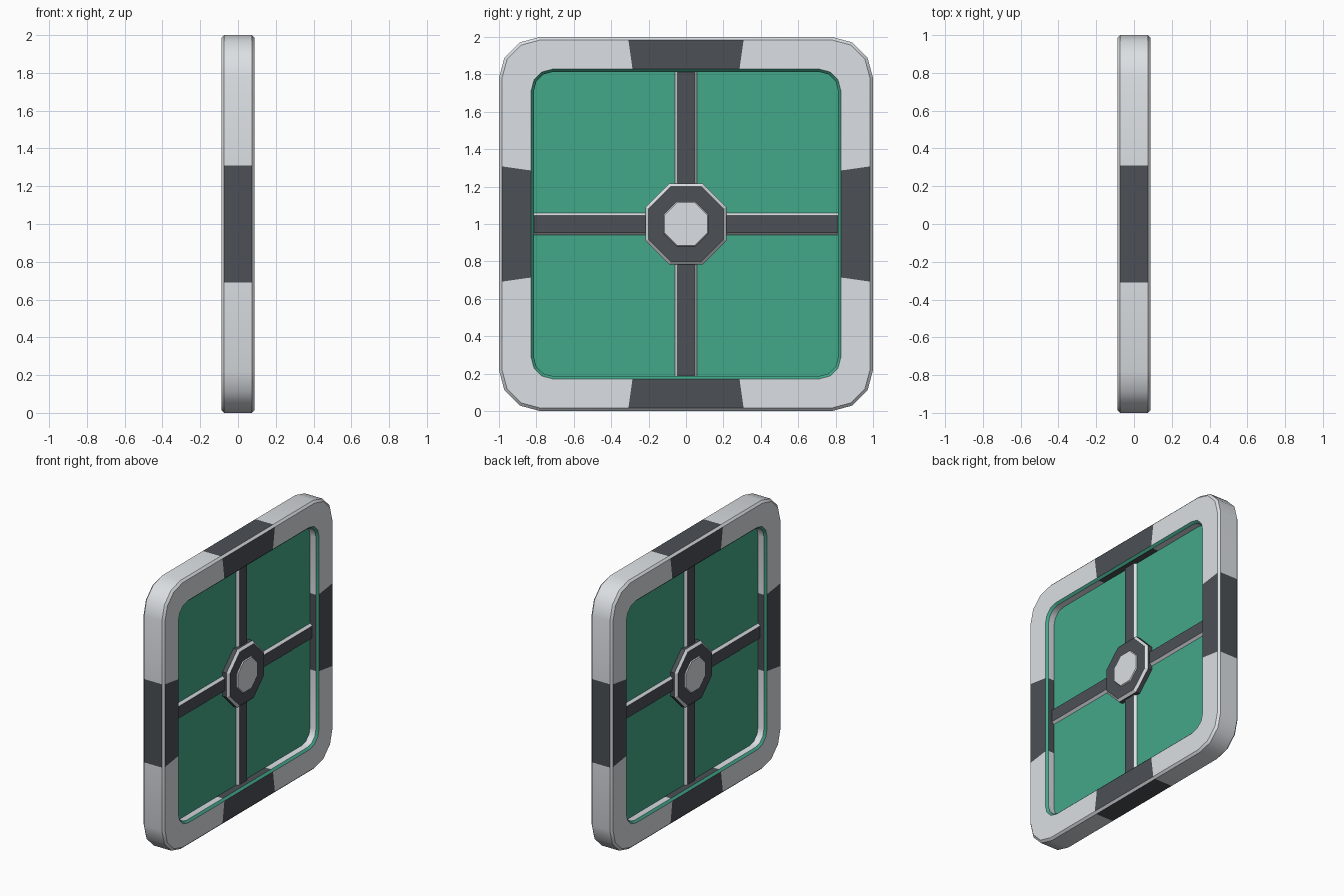
import bpy, bmesh, math

if "Cube" in bpy.data.objects:
    bpy.data.objects.remove(bpy.data.objects["Cube"])


def material(name, rgb):
    m = bpy.data.materials.new(name)
    m.diffuse_color = (*rgb, 1)
    m.use_nodes = True
    m.node_tree.nodes["Principled BSDF"].inputs["Base Color"].default_value = m.diffuse_color
    return m


MATS = [material("light_grey", (0.71, 0.74, 0.77)),
        material("dark_grey", (0.072, 0.082, 0.092)),
        material("green", (0.055, 0.386, 0.246))]
GREY, DARK, GREEN = 0, 1, 2


def finish(name, bm):
    bmesh.ops.recalc_face_normals(bm, faces=bm.faces)
    me = bpy.data.meshes.new(name)
    bm.to_mesh(me)
    bm.free()
    for m in MATS:
        me.materials.append(m)
    ob = bpy.data.objects.new(name, me)
    ob.location.z = 1
    bpy.context.collection.objects.link(ob)
    return ob


def rounded_ring(half, radius, split):
    """Rounded square: per side two split points, then a 3-segment corner."""
    pts = []
    for q in range(4):
        side = [(half, -split), (half, split)]
        c = half - radius
        side += [(c + radius * math.cos(math.radians(a)),
                  c + radius * math.sin(math.radians(a))) for a in (0, 30, 60, 90)]
        ca, sa = math.cos(q * math.pi / 2), math.sin(q * math.pi / 2)
        pts += [(y * ca - z * sa, y * sa + z * ca) for y, z in side]
    return pts


def loft(bm, rings, mats, closed=False, cap=None):
    """Join (x, points) rings; mats(strip, segment) picks each face colour."""
    vs = [[bm.verts.new((x, y, z)) for y, z in pts] for x, pts in rings]
    n = len(vs[0])
    for i in range(len(vs) if closed else len(vs) - 1):
        a, b = vs[i], vs[(i + 1) % len(vs)]
        for j in range(n):
            k = (j + 1) % n
            bm.faces.new((a[j], a[k], b[k], b[j])).material_index = mats(i, j)
    if cap is not None:
        for ring in (vs[0], vs[-1]):
            bm.faces.new(ring).material_index = cap


# Frame with chamfered rims and dark side blocks
T, C = 0.088, 0.073
prof = [(-C, 1.0, .22, .31), (C, 1.0, .22, .31), (T, .985, .21, .308),
        (T, .828, .115, .286), (C, .813, .10, .284),
        (-C, .813, .10, .284), (-T, .828, .115, .286), (-T, .985, .21, .308)]


def frame_mat(strip, seg):
    if strip in (3, 5):
        return GREEN
    if strip in (1, 7):
        return GREY
    return DARK if seg % 6 == 0 else GREY


bm = bmesh.new()
loft(bm, [(x, rounded_ring(h, r, s)) for x, h, r, s in prof], frame_mat, closed=True)
frame = finish("frame", bm)
bpy.context.view_layer.objects.active = frame
frame.select_set(True)
bpy.ops.object.shade_smooth_by_angle(angle=math.radians(35))

# Recessed panel
bm = bmesh.new()
ring = rounded_ring(.813, .10, .284)
loft(bm, [(-.025, ring), (.025, ring)], lambda i, j: GREEN, cap=GREEN)
finish("panel", bm)


# Cross bars, light chamfers and dark flats on both faces
def rect(w, length):
    return [(-w, -length), (w, -length), (w, length), (-w, length)]


for name, turn in (("vertical_bar", 0), ("horizontal_bar", math.pi / 2)):
    bm = bmesh.new()
    rings = [(-.043, rect(.045, .812)), (-.025, rect(.06, .812)),
             (.025, rect(.06, .812)), (.043, rect(.045, .812))]
    loft(bm, rings, lambda i, j: GREY, cap=DARK)
    finish(name, bm).rotation_euler.x = turn


# Octagonal hub with raised centre button
def octagon(apothem):
    r = apothem / math.cos(math.pi / 8)
    return [(r * math.cos((k + .5) * math.pi / 4), r * math.sin((k + .5) * math.pi / 4))
            for k in range(8)]


bm = bmesh.new()
loft(bm, [(-.073, octagon(.2)), (-.057, octagon(.217)), (.057, octagon(.217)),
          (.073, octagon(.2))], lambda i, j: DARK if i == 1 else GREY, cap=DARK)
finish("hub", bm)

bm = bmesh.new()
loft(bm, [(-.08, octagon(.115)), (-.07, octagon(.122)), (.07, octagon(.122)),
          (.08, octagon(.115))], lambda i, j: GREY, cap=GREY)
finish("hub_button", bm)
